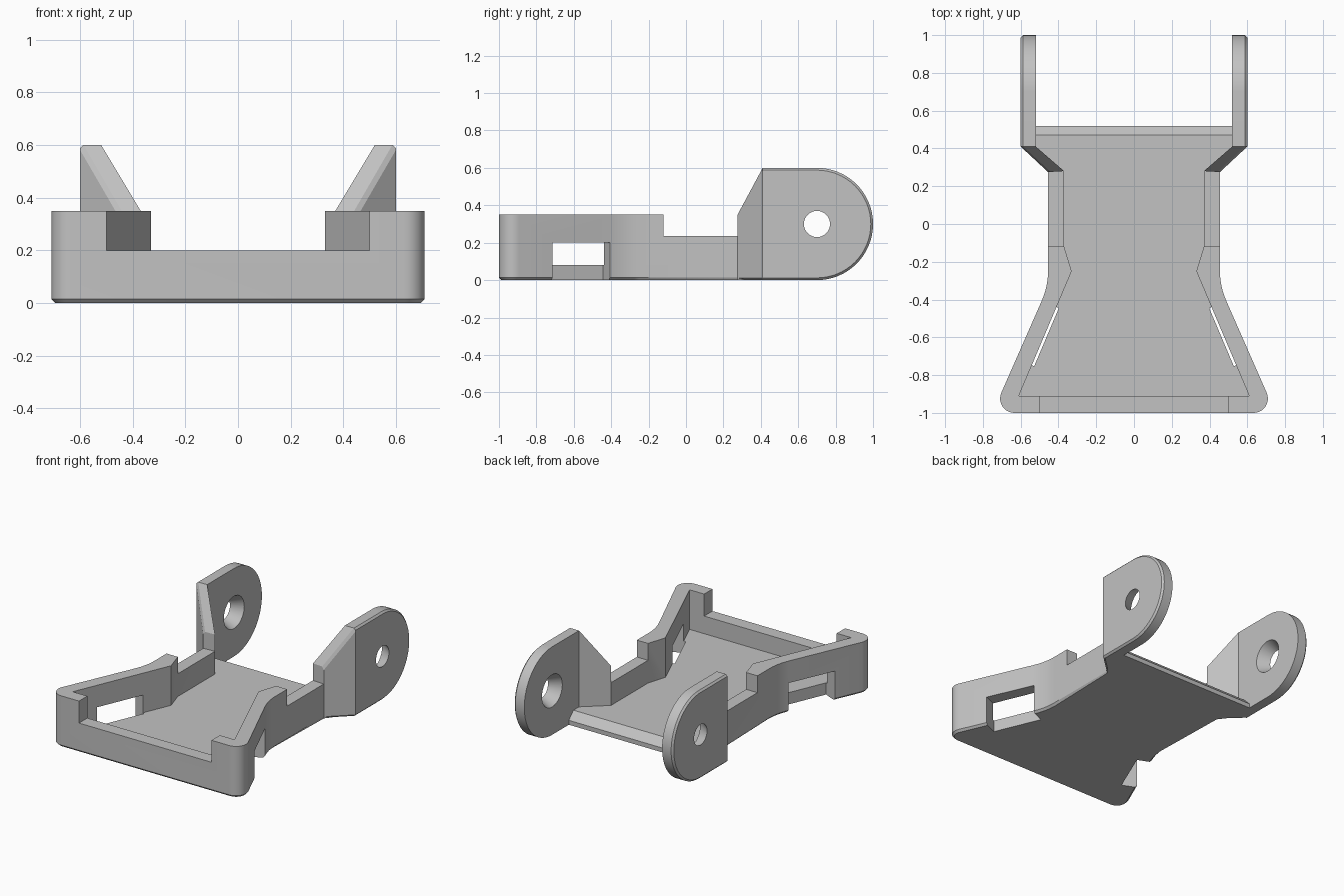
import bpy
import bmesh
from math import cos, sin, pi, radians
from mathutils import Vector

cube = bpy.data.objects.get("Cube")
if cube:
    bpy.data.objects.remove(cube, do_unlink=True)

grey = bpy.data.materials.new("plain grey")
grey.use_nodes = True
GREY = (0.54, 0.54, 0.54, 1)
grey.diffuse_color = GREY
grey.node_tree.nodes["Principled BSDF"].inputs["Base Color"].default_value = GREY


def finish(name, bm):
    bmesh.ops.recalc_face_normals(bm, faces=bm.faces[:])
    mesh = bpy.data.meshes.new(name)
    bm.to_mesh(mesh)
    bm.free()
    mesh.materials.append(grey)
    obj = bpy.data.objects.new(name, mesh)
    bpy.context.collection.objects.link(obj)
    return obj


def prism(name, points, low, high, axis="z", chamfer=0, chamfer_rule=None):
    """Extrude a profile: (x, y) along z, or (y, z) along x."""
    bm = bmesh.new()

    def place(p, t):
        return (p[0], p[1], t) if axis == "z" else (t, p[0], p[1])

    rings = [[bm.verts.new(place(p, t)) for p in points] for t in (low, high)]
    bm.faces.new(rings[0])
    bm.faces.new(rings[1])
    for i in range(len(points)):
        j = (i + 1) % len(points)
        bm.faces.new((rings[0][i], rings[0][j], rings[1][j], rings[1][i]))
    if chamfer:
        chamfer_edges(bm, chamfer, chamfer_rule)
    return finish(name, bm)


def chamfer_edges(bm, size, rule):
    bmesh.ops.recalc_face_normals(bm, faces=bm.faces[:])
    edges = [e for e in bm.edges if rule(e.verts[0].co, e.verts[1].co)]
    bmesh.ops.bevel(bm, geom=edges, offset=size, segments=1, affect="EDGES")


def activate(obj):
    bpy.ops.object.select_all(action="DESELECT")
    obj.select_set(True)
    bpy.context.view_layer.objects.active = obj


def cut(obj, cutter):
    mod = obj.modifiers.new("cut", "BOOLEAN")
    mod.operation = "DIFFERENCE"
    mod.solver = "EXACT"
    mod.object = cutter
    activate(obj)
    bpy.ops.object.modifier_apply(modifier=mod.name)
    bpy.data.objects.remove(cutter, do_unlink=True)


def smooth(obj):
    activate(obj)
    bpy.ops.object.shade_smooth_by_angle(angle=radians(25))


def mirrored(half):
    return half + [(-x, y) for x, y in reversed(half)]


def rectangle(x, y0, y1):
    return [(x, y0), (x, y1), (-x, y1), (-x, y0)]


def near(a, b):
    return abs(a - b) < 1e-4


# Tray body: rounded front corners and a curved waist
corner = Vector((0.633, -0.924))
half = []
for i in range(11):
    a = -pi / 2 + i / 10 * radians(114)
    half.append((corner.x + 0.076 * cos(a), corner.y + 0.076 * sin(a)))
p0, p1, p2 = Vector((0.49, -0.41)), Vector((0.455, -0.33)), Vector((0.455, -0.25))
for i in range(7):
    t = i / 6
    half.append(tuple(p0 * (1 - t) ** 2 + p1 * 2 * t * (1 - t) + p2 * t * t))
half += [(0.455, 0.275), (0.5, 0.335), (0.52, 0.41), (0.52, 0.52)]
body = prism("tray_body", mirrored(half), 0, 0.35, chamfer=0.014,
             chamfer_rule=lambda a, b: near(a.z, 0) and near(b.z, 0)
             and a.y < 0.3 and b.y < 0.3)

# Hollow interior, lowered rear walls and front opening
inner = [(0.61, -0.91), (0.33, -0.25), (0.37, -0.12), (0.37, 0.28),
         (0.52, 0.41), (0.65, 0.41), (0.65, 0.7)]
cut(body, prism("cavity", mirrored(inner), 0.08, 1))
cut(body, prism("rear_step", rectangle(0.9, -0.12, 0.8), 0.235, 1))
cut(body, prism("front_opening", rectangle(0.5, -1.2, -0.85), 0.2, 1))

# Sloped rear lip of the floor
cut(body, prism("lip_slope", [(0.47, 0.08), (0.52, 0.03), (0.6, -0.05), (0.6, 0.2),
                              (0.47, 0.2)], -0.8, 0.8, axis="x"))

# Side windows, open down through the bottom
along = Vector((0.39, -0.92))
out = Vector((0.92, 0.39)) * 0.25
start = Vector((0.398, -0.445))
end = start + along * 0.335
for s in (1, -1):
    window = [(s * p.x, p.y) for p in (start, end, end + out, start + out)]
    cut(body, prism("side_window", window, -0.1, 0.2))
smooth(body)

for s, side in ((1, "left"), (-1, "right")):
    # Flared bracket joining the wall to the ear
    plan = [(0.37, 0.28, 0.35), (0.455, 0.275, 0.35), (0.6, 0.41, 0.6), (0.52, 0.41, 0.6)]
    bm = bmesh.new()
    low = [bm.verts.new((s * x, y, 0)) for x, y, z in plan]
    top = [bm.verts.new((s * x, y, z)) for x, y, z in plan]
    bm.faces.new(low)
    bm.faces.new(top)
    for i in range(4):
        j = (i + 1) % 4
        bm.faces.new((low[i], low[j], top[j], top[i]))
    outer = {(low[1], low[2]), (top[1], top[2])}
    outer_edges = [bm.edges.get(pair) for pair in outer]
    bmesh.ops.recalc_face_normals(bm, faces=bm.faces[:])
    bmesh.ops.bevel(bm, geom=outer_edges, offset=0.012, segments=1, affect="EDGES")
    finish(side + "_bracket", bm)

    # Rounded ear with a chamfered outer rim
    profile = [(0.41, 0)]
    for i in range(33):
        a = -pi / 2 + pi * i / 32
        profile.append((0.7 + 0.3 * cos(a), 0.3 + 0.3 * sin(a)))
    profile.append((0.41, 0.6))
    ear = prism(side + "_ear", profile, s * 0.52, s * 0.6, axis="x", chamfer=0.012,
                chamfer_rule=lambda a, b: near(abs(a.x), 0.6) and near(abs(b.x), 0.6)
                and not (near(a.y, 0.41) and near(b.y, 0.41)))

    # Tapered pivot hole, wider on the inside
    bm = bmesh.new()
    rings = []
    for x, r in ((0.5, 0.12), (0.62, 0.06)):
        rings.append([bm.verts.new((s * x, 0.7 + r * cos(k * pi / 16),
                                    0.3 + r * sin(k * pi / 16))) for k in range(32)])
    bm.faces.new(rings[0])
    bm.faces.new(rings[1])
    for k in range(32):
        n = (k + 1) % 32
        bm.faces.new((rings[0][k], rings[0][n], rings[1][n], rings[1][k]))
    cut(ear, finish("pivot_hole", bm))
    smooth(ear)
